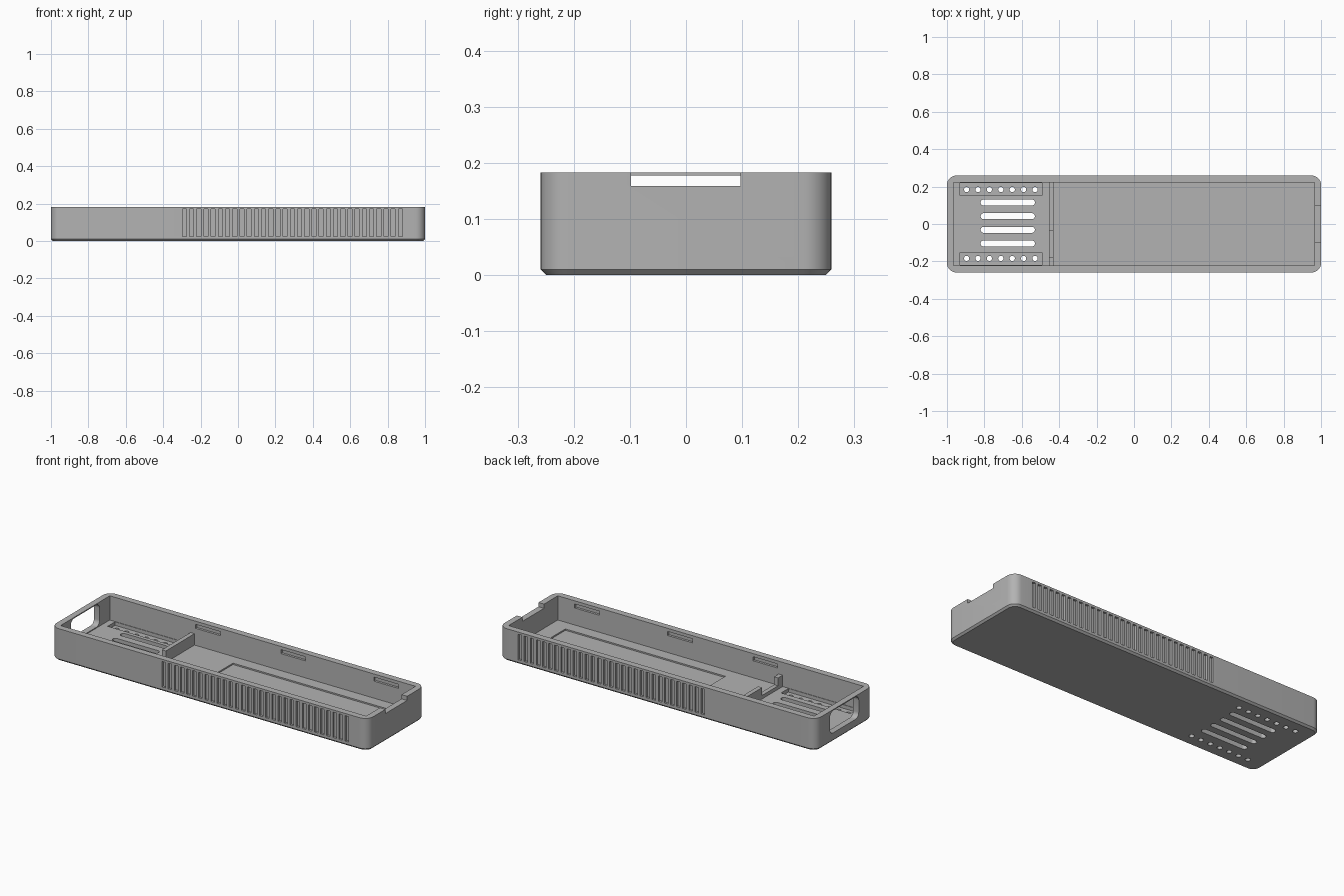
import bpy, bmesh, math
from mathutils import Matrix, Vector

if "Cube" in bpy.data.objects:
    bpy.data.objects.remove(bpy.data.objects["Cube"])

grey = bpy.data.materials.new("mid_grey")
grey.diffuse_color = (0.45, 0.45, 0.45, 1)
grey.use_nodes = True
grey.node_tree.nodes["Principled BSDF"].inputs["Base Color"].default_value = grey.diffuse_color

H, FLOOR = 0.183, 0.045


def outline(w, d, r, seg=8):
    """Rounded rectangle outline centred on the origin."""
    pts = []
    for i, (sx, sy) in enumerate(((1, 1), (-1, 1), (-1, -1), (1, -1))):
        for k in range(seg + 1):
            a = math.pi / 2 * (i + k / seg)
            pts.append((sx * (w / 2 - r) + r * math.cos(a),
                        sy * (d / 2 - r) + r * math.sin(a)))
    return pts


def loft(bm, rings):
    """Closed solid through rings of equal point count."""
    vs = [[bm.verts.new(p) for p in ring] for ring in rings]
    n = len(vs[0])
    bm.faces.new(vs[0][::-1])
    bm.faces.new(vs[-1])
    for a, b in zip(vs, vs[1:]):
        for i in range(n):
            j = (i + 1) % n
            bm.faces.new((a[i], a[j], b[j], b[i]))


def box(bm, x0, x1, y0, y1, z0, z1):
    loft(bm, [[(x0, y0, z), (x1, y0, z), (x1, y1, z), (x0, y1, z)] for z in (z0, z1)])


def rounded(bm, cx, cy, w, d, r, z0, z1, seg=8):
    """Vertical rounded prism; a slot end must not collapse to duplicate points."""
    pts = outline(w, d, min(r, w / 2 - 1e-4, d / 2 - 1e-4), seg)
    loft(bm, [[(cx + x, cy + y, z) for x, y in pts] for z in (z0, z1)])


def finish(name, bm):
    bmesh.ops.recalc_face_normals(bm, faces=bm.faces)
    me = bpy.data.meshes.new(name)
    bm.to_mesh(me)
    bm.free()
    me.materials.append(grey)
    ob = bpy.data.objects.new(name, me)
    bpy.context.collection.objects.link(ob)
    return ob


def cut(target, bm):
    """Subtract a group of separate solids from the target."""
    cutter = finish("cutter", bm)
    cutter.hide_render = True
    mod = target.modifiers.new("cut", 'BOOLEAN')
    mod.operation, mod.solver, mod.object = 'DIFFERENCE', 'EXACT', cutter
    bpy.context.view_layer.objects.active = target
    bpy.ops.object.modifier_apply(modifier=mod.name)
    bpy.data.objects.remove(cutter)


# Outer shell with chamfered bottom edge
bm = bmesh.new()
loft(bm, [[(x, y, z) for x, y in outline(2 - 2 * i, 0.518 - 2 * i, 0.05 - i)]
          for i, z in ((0.01, 0), (0, 0.01), (0, H))])
tray = finish("tray_body", bm)

# Main cavity
bm = bmesh.new()
box(bm, -0.965, 0.965, -0.222, 0.222, FLOOR, 0.3)
cut(tray, bm)

# Shallow floor recess, hole-strip recesses and end notch
bm = bmesh.new()
box(bm, -0.14, 0.87, -0.155, 0.155, FLOOR - 0.008, 0.1)
for s in (-1, 1):
    y = s * 0.186
    box(bm, -0.93, -0.493, y - 0.033, y + 0.033, FLOOR - 0.02, 0.1)
box(bm, 0.94, 1.1, -0.098, 0.097, 0.159, 0.3)
cut(tray, bm)

# Floor vent slots and round holes
bm = bmesh.new()
for k in range(4):
    rounded(bm, -0.675, 0.115 - 0.073 * k, 0.29, 0.032, 0.016, -0.1, 0.1)
for s in (-1, 1):
    for k in range(7):
        rounded(bm, -0.895 + 0.061 * k, s * 0.184, 0.028, 0.028, 0.014, -0.1, 0.1, 5)
cut(tray, bm)

# Rounded window in the left end
bm = bmesh.new()
pts = outline(0.127, 0.26, 0.03)
loft(bm, [[(x, v, 0.1135 + u) for u, v in pts] for x in (-1.1, -0.93)])
cut(tray, bm)

# Grip grooves outside and clip recesses inside both long walls
bm = bmesh.new()
for s in (-1, 1):
    for k in range(31):
        x = -0.287 + 0.0385 * k
        y0, y1 = sorted((s * 0.247, s * 0.3))
        box(bm, x - 0.011, x + 0.011, y0, y1, 0.025, 0.17)
    for x in (-0.345, 0.193, 0.78):
        y0, y1 = sorted((s * 0.2, s * 0.235))
        box(bm, x - 0.078, x + 0.078, y0, y1, 0.142, 0.165)
cut(tray, bm)

# Stepped divider across the cavity
bm = bmesh.new()
prof = [(-0.223, FLOOR - 0.003), (0.223, FLOOR - 0.003), (0.223, 0.11), (-0.037, 0.11),
        (-0.037, 0.065), (-0.18, 0.065), (-0.18, 0.11), (-0.223, 0.11)]
loft(bm, [[(x, y, z) for y, z in prof] for x in (-0.455, -0.43)])
divider = finish("divider", bm)

# Smooth round corners, keep edges sharp
for ob in (tray, divider):
    bpy.ops.object.select_all(action='DESELECT')
    ob.select_set(True)
    bpy.context.view_layer.objects.active = ob
    bpy.ops.object.shade_smooth_by_angle(angle=math.radians(30))
